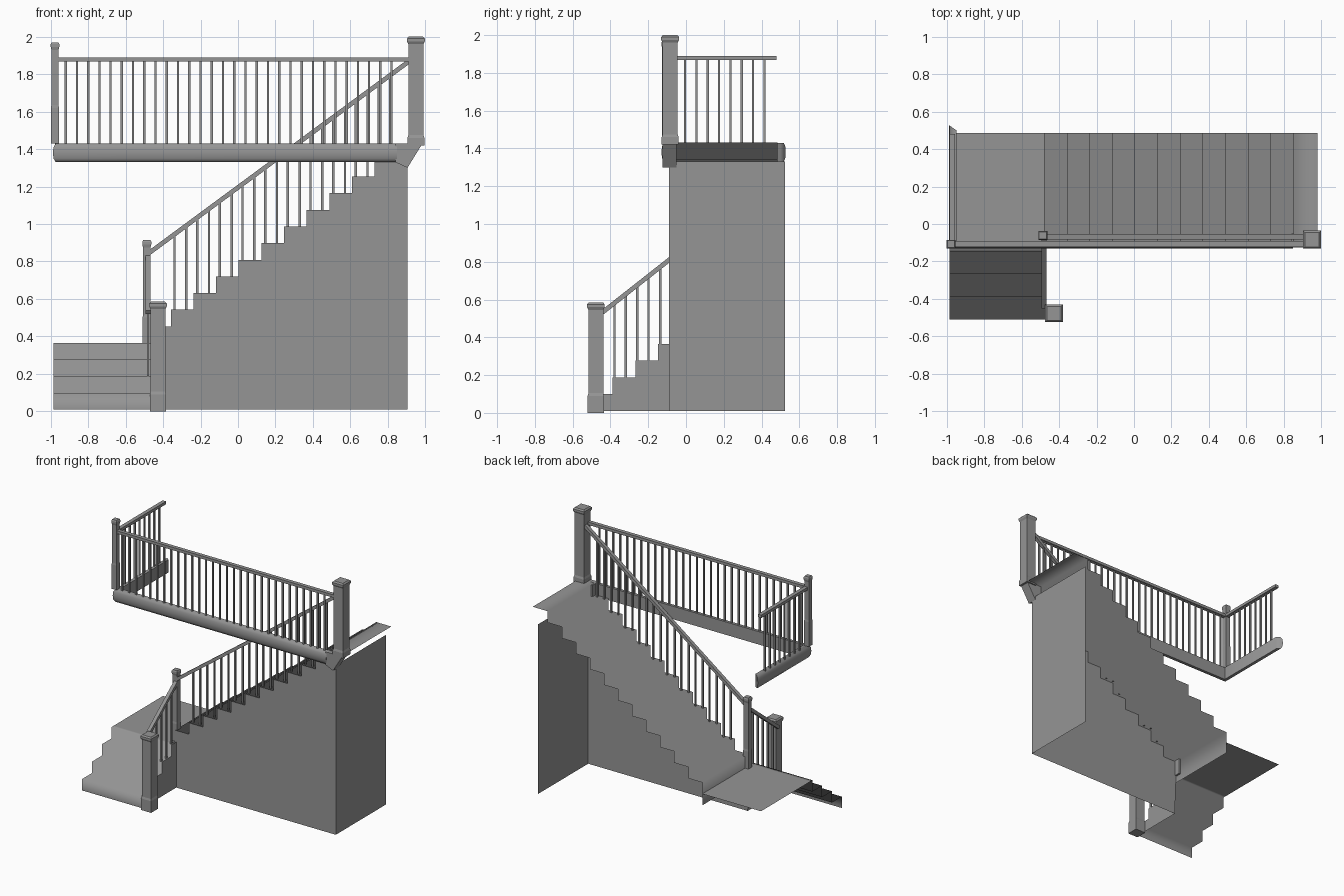
import bpy
from mathutils import Vector

old = bpy.data.objects.get("Cube")
if old:
    bpy.data.objects.remove(old, do_unlink=True)

GREY = (0.3, 0.3, 0.3, 1)
grey = bpy.data.materials.new("plain_grey")
grey.use_nodes = True
grey.diffuse_color = GREY
grey.node_tree.nodes["Principled BSDF"].inputs["Base Color"].default_value = GREY

RUN, RISE = 0.121, 0.0888       # tread depth and riser height
LANDING, FLOOR = 0.365, 1.43
WALL_Y, SIDE_X = -0.09, -0.468


def add(name, verts, faces, smooth=False):
    mesh = bpy.data.meshes.new(name)
    mesh.from_pydata([tuple(v) for v in verts], [], faces)
    mesh.materials.append(grey)
    if smooth:
        mesh.shade_smooth()
    obj = bpy.data.objects.new(name, mesh)
    bpy.context.collection.objects.link(obj)
    return obj


def loft(name, rings, closed=True, caps=True, smooth=False):
    """Skin a list of equally long point rings."""
    n = len(rings[0])
    verts = [p for ring in rings for p in ring]
    faces = []
    for r in range(len(rings) - 1):
        for i in range(n if closed else n - 1):
            j = (i + 1) % n
            faces.append((r * n + i, r * n + j, (r + 1) * n + j, (r + 1) * n + i))
    if caps:
        faces.append(tuple(reversed(range(n))))
        faces.append(tuple(range((len(rings) - 1) * n, len(rings) * n)))
    return add(name, verts, faces, smooth)


def bar(name, p, q, width, height):
    """Straight rail or baluster with a rectangular section."""
    p, q = Vector(p), Vector(q)
    d = (q - p).normalized()
    side = d.cross(Vector((0, 0, 1)))
    side = side.normalized() if side.length > 0.01 else Vector((1, 0, 0))
    up = side.cross(d)
    corners = [(-1, -1), (1, -1), (1, 1), (-1, 1)]
    return loft(name, [[e + side * a * width / 2 + up * b * height / 2
                        for a, b in corners] for e in (p, q)])


def baluster(name, x, y, z0, z1):
    bar(name, (x, y, z0), (x, y, z1), 0.012, 0.012)


def newel(name, x, y, z0, z1, half, base_z):
    """Square post with a wider foot and a moulded cap."""
    foot, cap = half * 1.12, half * 1.2
    profile = [(foot, z0), (foot, base_z), (half, base_z + 0.015),
               (half, z1 - 0.04), (cap, z1 - 0.025), (cap, z1 - 0.01), (cap * 0.8, z1)]
    loft(name, [[(x - h, y - h, z), (x + h, y - h, z), (x + h, y + h, z), (x - h, y + h, z)]
                for h, z in profile])


def steps(start, z, count, end):
    """Zigzag outline of a flight: riser, tread, riser, ..."""
    points = [(start, z)]
    for i in range(count):
        z += RISE
        points.append((start + i * RUN, z))
        points.append((start + (i + 1) * RUN if i < count - 1 else end, z))
    return points


# Lower flight and landing
low = steps(-0.51, 0.01, 4, -0.12)
loft("lower_flight", [[(x, y, z) for y, z in low] for x in (SIDE_X, -0.985)],
     closed=False, caps=False, smooth=True)
add("landing", [(-0.985, -0.13, LANDING), (-0.48, -0.13, LANDING),
                (-0.48, 0.485, LANDING), (-0.985, 0.485, LANDING)], [(0, 1, 2, 3)])

# Upper flight, with the first riser reaching below the landing
high = steps(-0.48, LANDING, 12, 0.98)
loft("upper_flight", [[(x, y, z) for x, z in [(-0.48, LANDING - RISE)] + high[1:]]
                      for y in (0.485, WALL_Y)], closed=False, caps=False, smooth=True)

# Stepped walls closing the sides, and the end wall
front = [(SIDE_X, 0.01), (0.905, 0.01), (0.905, 1.30), (0.98, FLOOR)]
front += list(reversed(high[1:-1])) + [(-0.48, LANDING)]
add("front_wall", [(x, WALL_Y, z) for x, z in front], [tuple(range(len(front)))])
side = [(-0.09, 0.01), (-0.09, LANDING)] + list(reversed(low[1:-1])) + [(-0.51, 0.01)]
add("lower_side_wall", [(SIDE_X, y, z) for y, z in side], [tuple(range(len(side)))])
add("end_wall", [(0.905, -0.09, 0.01), (0.905, 0.525, 0.01),
                 (0.905, 0.525, 1.33), (0.905, -0.09, 1.33)], [(0, 1, 2, 3)])

# Rounded floor edge running along the front and the left-hand return
edge = [(0, 1.33), (0.025, 1.33), (0.037, 1.35), (0.04, 1.38), (0.037, 1.41),
        (0.025, FLOOR), (0, FLOOR)]
loft("floor_edge", [[(0.85, WALL_Y - d, z) for d, z in edge],
                    [(-0.948 - d, WALL_Y - d, z) for d, z in edge],
                    [(-0.948 - d, 0.5 + d * 0.7, z) for d, z in edge]])
bpy.context.view_layer.objects.active = bpy.data.objects["floor_edge"]
bpy.data.objects["floor_edge"].select_set(True)
bpy.ops.object.shade_smooth_by_angle(angle=1.1)

# Slanted bracket under the top newel
bracket = [(0.84, 1.33), (0.905, 1.30), (0.985, FLOOR), (0.84, FLOOR)]
loft("newel_bracket", [[(x, y, z) for x, z in bracket] for y in (-0.05, -0.125)])

# Newel posts
newel("bottom_newel", -0.427, -0.477, 0, 0.585, 0.039, 0.09)
newel("landing_newel", -0.487, -0.062, 0.33, 0.915, 0.02, 0.50)
newel("corner_newel", -0.977, -0.107, FLOOR, 1.97, 0.019, 1.62)
newel("top_newel", 0.95, -0.084, FLOOR - 0.01, 2.0, 0.04, 1.46)

# Handrails
RAIL_Z = 1.878
bar("front_rail", (-0.96, -0.107, RAIL_Z), (0.92, -0.107, RAIL_Z), 0.03, 0.022)
bar("return_rail", (-0.97, -0.09, RAIL_Z), (-0.97, 0.48, RAIL_Z), 0.03, 0.022)
bar("upper_stair_rail", (-0.475, -0.068, 0.845), (0.915, -0.068, 1.87), 0.028, 0.024)
bar("lower_stair_rail", (-0.48, -0.445, 0.53), (-0.48, -0.07, 0.825), 0.028, 0.024)

# Balusters on the upper floor
for i in range(30):
    baluster("front_baluster", -0.92 + i * 0.06, -0.107, FLOOR - 0.005, RAIL_Z)
for i in range(8):
    baluster("return_baluster", -0.97, -0.005 + i * 0.06, FLOOR - 0.005, RAIL_Z)

# Balusters on the flights, two to a tread
for i in range(1, 11):
    for offset in (0.02, 0.083):
        x = -0.48 + i * RUN + offset
        baluster("upper_stair_baluster", x, -0.068, LANDING + (i + 1) * RISE,
                 0.845 + (x + 0.475) * 0.737)
for i in range(1, 4):
    for offset in (0.01, 0.07):
        y = -0.51 + i * RUN + offset
        if y < -0.1:
            baluster("lower_stair_baluster", -0.48, y, 0.01 + (i + 1) * RISE,
                     0.53 + (y + 0.445) * 0.787)
